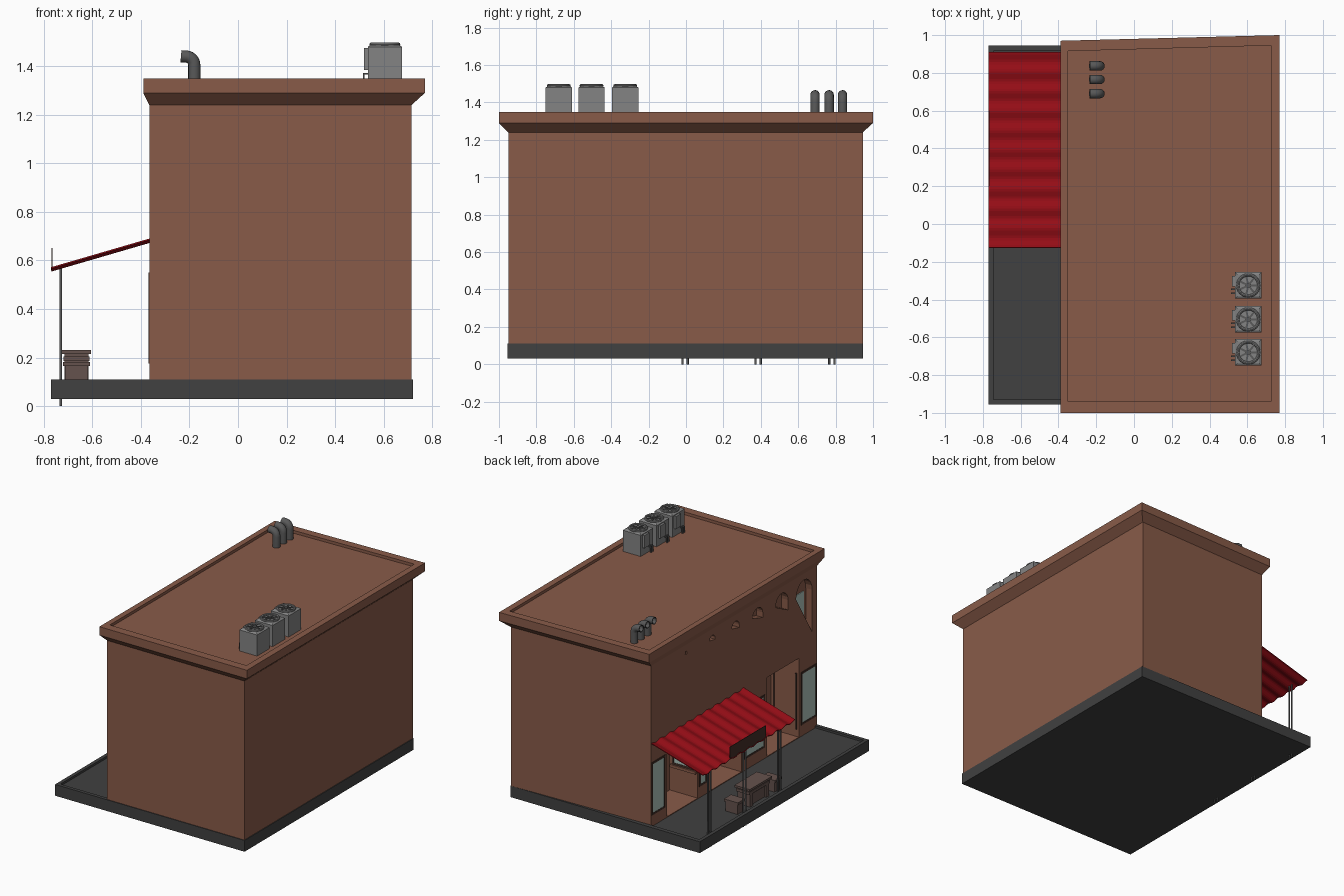
import bpy, bmesh, math
from mathutils import Vector

if "Cube" in bpy.data.objects:
    bpy.data.objects.remove(bpy.data.objects["Cube"])

def mat(name, r, g, b):
    m = bpy.data.materials.new(name)
    m.diffuse_color = (r, g, b, 1)
    m.use_nodes = True
    m.node_tree.nodes["Principled BSDF"].inputs["Base Color"].default_value = m.diffuse_color
    return m

BRICK = mat("brick", .25, .105, .066)
RED = mat("red_roofing", .30, .004, .008)
SLAB = mat("asphalt", .052, .052, .052)
STEEL = mat("steel", .23, .23, .23)
DARK = mat("dark_steel", .10, .10, .10)
GLASS = mat("glass", .42, .55, .50)
FRAME = mat("dark_frame", .055, .028, .02)
WOOD = mat("wood", .13, .085, .075)

def finish(name, bm, m):
    bmesh.ops.recalc_face_normals(bm, faces=bm.faces)
    me = bpy.data.meshes.new(name)
    bm.to_mesh(me)
    bm.free()
    ob = bpy.data.objects.new(name, me)
    bpy.context.collection.objects.link(ob)
    me.materials.append(m)
    return ob

def loft(name, rings, m):
    """Skin a stack of equal-length point rings and cap both ends."""
    bm = bmesh.new()
    vs = [[bm.verts.new(p) for p in r] for r in rings]
    n = len(rings[0])
    for a, b in zip(vs, vs[1:]):
        for i in range(n):
            bm.faces.new((a[i], a[(i + 1) % n], b[(i + 1) % n], b[i]))
    bm.faces.new(vs[0])
    bm.faces.new(vs[-1])
    return finish(name, bm, m)

def boxes(name, items, m):
    """One mesh of several boxes given as (x0, x1, y0, y1, z0, z1)."""
    bm = bmesh.new()
    for x0, x1, y0, y1, z0, z1 in items:
        r = bmesh.ops.create_cube(bm, size=1)["verts"]
        bmesh.ops.scale(bm, vec=(x1 - x0, y1 - y0, z1 - z0), verts=r)
        bmesh.ops.translate(bm, vec=((x0 + x1) / 2, (y0 + y1) / 2, (z0 + z1) / 2), verts=r)
    return finish(name, bm, m)

def quad(x0, x1, y0, yl, yr, z):
    # plan outline; the back edge runs slightly askew from yl to yr
    return [(x0, y0, z), (x1, y0, z), (x1, yr, z), (x0, yl, z)]

def cyl(name, loc, r, h, m, n=16, r2=None):
    bm = bmesh.new()
    bmesh.ops.create_cone(bm, cap_ends=True, segments=n, radius1=r, radius2=r if r2 is None else r2, depth=h)
    bmesh.ops.translate(bm, vec=loc, verts=bm.verts)
    ob = finish(name, bm, m)
    for p in ob.data.polygons:
        p.use_smooth = len(p.vertices) == 4
    return ob

def cut(target, cutter):
    mod = target.modifiers.new("cut", "BOOLEAN")
    mod.operation, mod.solver, mod.object = "DIFFERENCE", "EXACT", cutter
    bpy.context.view_layer.objects.active = target
    bpy.ops.object.modifier_apply(modifier=mod.name)
    bpy.data.objects.remove(cutter)

def prism(name, prof, x0, x1, m):
    return loft(name, [[(x, y, z) for y, z in prof] for x in (x0, x1)], m)

def window(name, axis, plane, a0, a1, z0, z1, bar=.014, out=.004):
    """Framed pane on a wall facing -x (axis 'y') or +y (axis 'x')."""
    def b(u0, u1, w0, w1, d):
        return (plane - d, plane + d, u0, u1, w0, w1) if axis == "y" else (u0, u1, plane - d, plane + d, w0, w1)
    boxes(name + "_frame", [b(a0, a0 + bar, z0, z1, out), b(a1 - bar, a1, z0, z1, out),
                            b(a0, a1, z0, z0 + bar, out), b(a0, a1, z1 - bar, z1, out)], FRAME)
    boxes(name + "_glass", [b(a0 + bar, a1 - bar, z0 + bar, z1 - bar, out * .5)], GLASS)

# paved base with a low curb
FX = -.365
loft("base_slab", [quad(-.77, .72, -.955, .945, .945, .03), quad(-.77, .72, -.955, .945, .945, .11),
                   quad(-.745, .695, -.93, .915, .915, .11), quad(-.745, .695, -.93, .915, .915, .095)], SLAB)

# brick body and flared cornice with sunken roof
body = loft("brick_body", [quad(FX, .715, -.95, .915, .945, z) for z in (.06, 1.245)], BRICK)
loft("cornice_roof", [quad(FX, .715, -.95, .915, .945, 1.24), quad(-.39, .77, -1, .97, 1, 1.29),
                      quad(-.39, .77, -1, .97, 1, 1.35), quad(-.35, .725, -.94, .915, .945, 1.35),
                      quad(-.35, .725, -.94, .915, .945, 1.33)], BRICK)

# shop entrances recessed into the street wall
DEPTH = .22
for i, (y0, y1, top) in enumerate([(-.745, -.39, .66), (-.10, .27, .60), (.39, .735, .66)]):
    cut(body, boxes("cutter", [(FX - .1, FX + DEPTH, y0, y1, .10, top)], BRICK))
    yc = (y0 + y1) / 2
    window(f"door_{i}", "y", FX + DEPTH, yc - .085, yc + .085, .11, .53, .022)
    if i:
        window(f"side_window_{i}", "x", y0, FX + .02, FX + DEPTH - .02, .29, .55)
        boxes(f"side_sill_{i}", [(FX + .01, FX + DEPTH - .01, y0, y0 + .014, .27, .29)], BRICK)
    else:
        boxes("side_panel", [(FX + .015, FX + .025, y0, y0 + .006, .15, .55),
                             (FX + DEPTH - .03, FX + DEPTH - .02, y0, y0 + .006, .15, .55)], FRAME)

# flat shop windows
for i, (y0, y1) in enumerate([(-.945, -.77), (-.36, -.13), (.29, .375), (.757, .91)]):
    window(f"shop_window_{i}", "y", FX, y0, y1, .175, .55)

# upper arched niches, clipped lower edge growing towards the front
arches = [(.52, .010, 1.175, 1.17), (.225, .03, 1.165, 1.155), (-.035, .042, 1.155, 1.135),
          (-.283, .058, 1.14, 1.105), (-.555, .07, 1.12, 1.05), (-.805, .09, 1.09, .79)]
for i, (c, w, zl, zr) in enumerate(arches):
    prof = [(c + w * math.cos(a), zl + (1.195 - zl) * math.sin(a))
            for a in [math.pi * k / 10 for k in range(11)]] + [(c - w, zr)]
    cut(body, prism("cutter", prof, FX - .05, FX + .05, BRICK))
    if i == 5:
        prism("arch_glass", [(c + w * .6, 1.08), (c - w * .7, 1.08), (c - w * .7, .9)], FX + .045, FX + .052, GLASS)

# corrugated awning
bm = bmesh.new()
rows, waves, seg = [], 10, 8
for x, z in ((-.77, .566), (FX, .684)):
    rows.append([bm.verts.new((x, -.125 + 1.035 * k / (waves * seg),
                               z + .006 * math.cos(2 * math.pi * k / seg))) for k in range(waves * seg + 1)])
for k in range(waves * seg):
    bm.faces.new((rows[0][k], rows[1][k], rows[1][k + 1], rows[0][k + 1]))
awning = finish("awning", bm, RED)
awning.modifiers.new("thickness", "SOLIDIFY").thickness = .006

# paired awning posts and blank sign board
for i, y in enumerate((-.005, .385, .78)):
    for s in (-1, 1):
        cyl(f"post_{i}_{'a' if s < 0 else 'b'}", (-.73, y + s * .014, .285), .006, .57, DARK, 10)
boxes("sign_board", [(-.768, -.764, .20, .60, .563, .652)], FRAME)

# terrace table with two chairs
boxes("table", [(-.725, -.605, .07, .32, .215, .23), (-.718, -.612, .08, .31, .185, .205),
                (-.715, -.615, .09, .12, .095, .22), (-.715, -.615, .27, .30, .095, .22),
                (-.70, -.63, .1, .29, .095, .17)], WOOD)
for i, y in enumerate((.405, -.01)):
    boxes(f"chair_{i}", [(-.72, -.61, y - .04, y + .04, .165, .182),
                         (-.712, -.618, y - .033, y + .033, .095, .17)], WOOD)

# rooftop cooling units
for i, y in enumerate((-.68, -.505, -.325)):
    h, t = .07, .058
    loft(f"cooler_{i}_case", [quad(.535, .675, y - h, y + h, y + h, 1.325),
                              quad(.535, .675, y - h, y + h, y + h, 1.48),
                              quad(.547, .663, y - t, y + t, y + t, 1.488)], STEEL)
    bpy.ops.mesh.primitive_torus_add(location=(.605, y, 1.490), major_radius=.056, minor_radius=.008,
                                     major_segments=24, minor_segments=8)
    ring = bpy.context.object
    ring.name = f"cooler_{i}_fan_ring"
    ring.data.materials.append(STEEL)
    bpy.ops.object.shade_smooth_by_angle()
    cyl(f"cooler_{i}_hub", (.605, y, 1.492), .014, .012, DARK)
    for k in range(7):
        a = 2 * math.pi * k / 7
        blade = boxes(f"cooler_{i}_blade_{k}", [(.01, .052, -.005, .005, -.002, .002)], DARK)
        blade.location = (.605, y, 1.491)
        blade.rotation_euler = (0, 0, a)
    boxes(f"cooler_{i}_panel", [(.52, .54, y - .005, y + .05, 1.385, 1.475)], STEEL)
    for k in range(2):
        boxes(f"cooler_{i}_pipe_{k}", [(.514, .54, y - .045 + k * .02, y - .037 + k * .02, 1.365, 1.373),
                                       (.514, .522, y - .045 + k * .02, y - .037 + k * .02, 1.325, 1.373)], DARK)

# bent vent pipes
for i, y in enumerate((.69, .765, .837)):
    path = [(-.18, 1.325, 0), (-.18, 1.405, 0)]
    path += [(-.215 + .035 * math.cos(a), 1.405 + .035 * math.sin(a), a)
             for a in [math.radians(d) for d in (15, 30, 45, 60, 75, 85)]] + [(-.235, 1.441, math.radians(85))]
    rings = [[(x + .025 * math.cos(t) * math.cos(a), y + .025 * math.sin(t), z + .025 * math.cos(t) * math.sin(a))
              for t in [2 * math.pi * k / 16 for k in range(16)]] for x, z, a in path]
    # hollow mouth
    for dx, s in ((0, .82), (.025, .82)):
        x, z, a = path[-1]
        rings.append([(x + dx + .025 * s * math.cos(t) * math.cos(a), y + .025 * s * math.sin(t),
                       z + .025 * s * math.cos(t) * math.sin(a)) for t in [2 * math.pi * k / 16 for k in range(16)]])
    vent = loft(f"vent_pipe_{i}", rings, DARK)
    bpy.context.view_layer.objects.active = vent
    bpy.ops.object.select_all(action="DESELECT")
    vent.select_set(True)
    bpy.ops.object.shade_smooth_by_angle()
